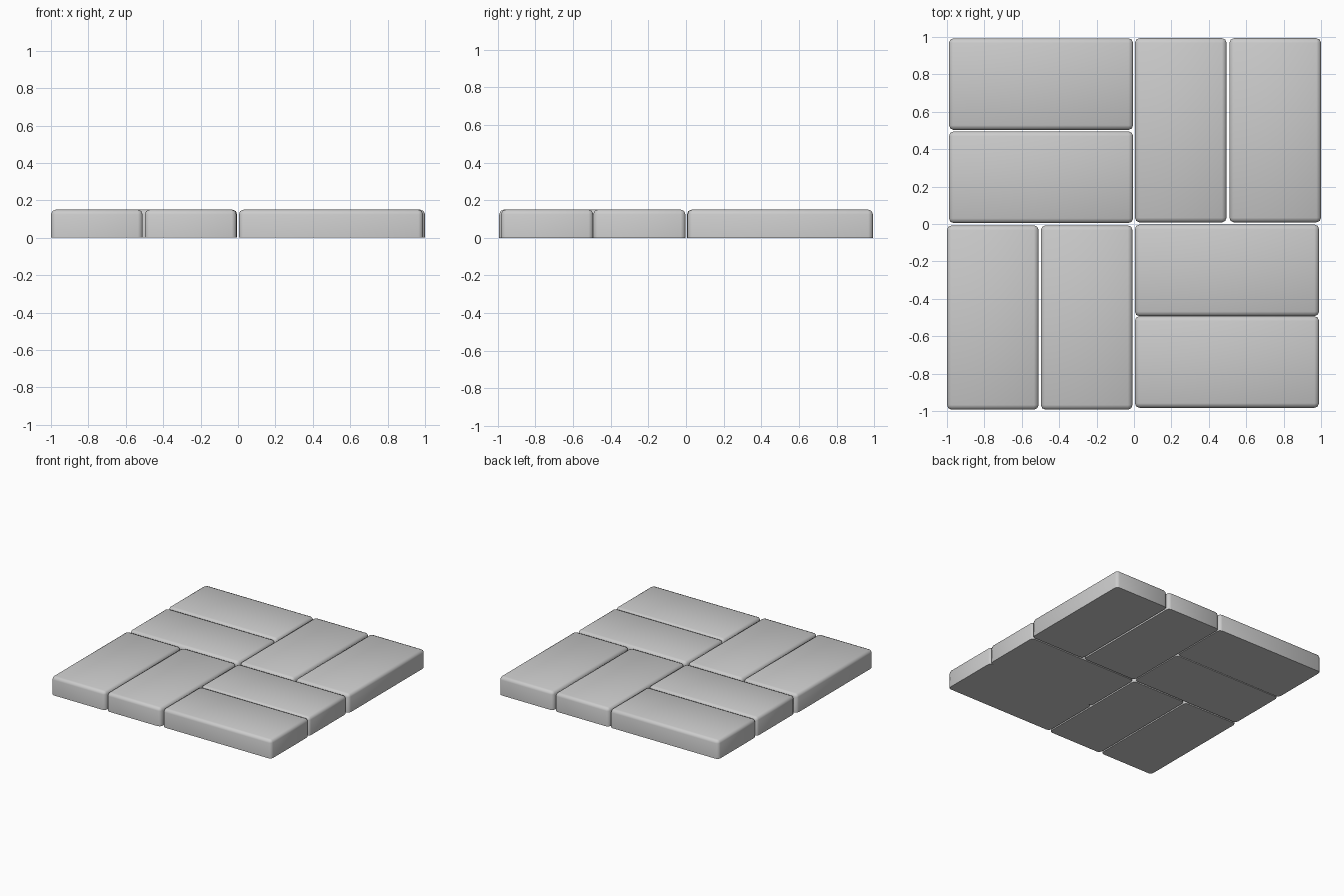
import bpy, bmesh, math

if "Cube" in bpy.data.objects:
    bpy.data.objects.remove(bpy.data.objects["Cube"])

LONG, SHORT, HEIGHT, BEVEL = 0.985, 0.49, 0.15, 0.025


def brick(name, cx, cy, along_x):
    """Block with rounded upright and top edges, flat sharp base."""
    sx, sy = (LONG, SHORT) if along_x else (SHORT, LONG)
    bm = bmesh.new()
    bmesh.ops.create_cube(bm, size=1)
    for v in bm.verts:
        v.co = (v.co.x * sx, v.co.y * sy, (v.co.z + 0.5) * HEIGHT)
    edges = [e for e in bm.edges if max(v.co.z for v in e.verts) > 0.01]
    bmesh.ops.bevel(bm, geom=edges, offset=BEVEL, offset_type='OFFSET',
                    segments=2, profile=0.5, affect='EDGES')
    mesh = bpy.data.meshes.new(name)
    bm.to_mesh(mesh)
    bm.free()
    ob = bpy.data.objects.new(name, mesh)
    ob.location = (cx, cy, 0)
    bpy.context.collection.objects.link(ob)
    bpy.ops.object.select_all(action='DESELECT')
    ob.select_set(True)
    bpy.context.view_layer.objects.active = ob
    bpy.ops.object.shade_smooth_by_angle(angle=math.radians(50))


# Basket-weave paving: pairs of bricks alternating direction
layout = [
    ("back_left_brick_outer", -0.497, 0.748, True),
    ("back_left_brick_inner", -0.497, 0.250, True),
    ("back_right_brick_inner", 0.250, 0.501, False),
    ("back_right_brick_outer", 0.755, 0.501, False),
    ("front_left_brick_outer", -0.755, -0.500, False),
    ("front_left_brick_inner", -0.253, -0.500, False),
    ("front_right_brick_inner", 0.497, -0.248, True),
    ("front_right_brick_outer", 0.497, -0.738, True),
]
for item in layout:
    brick(*item)
